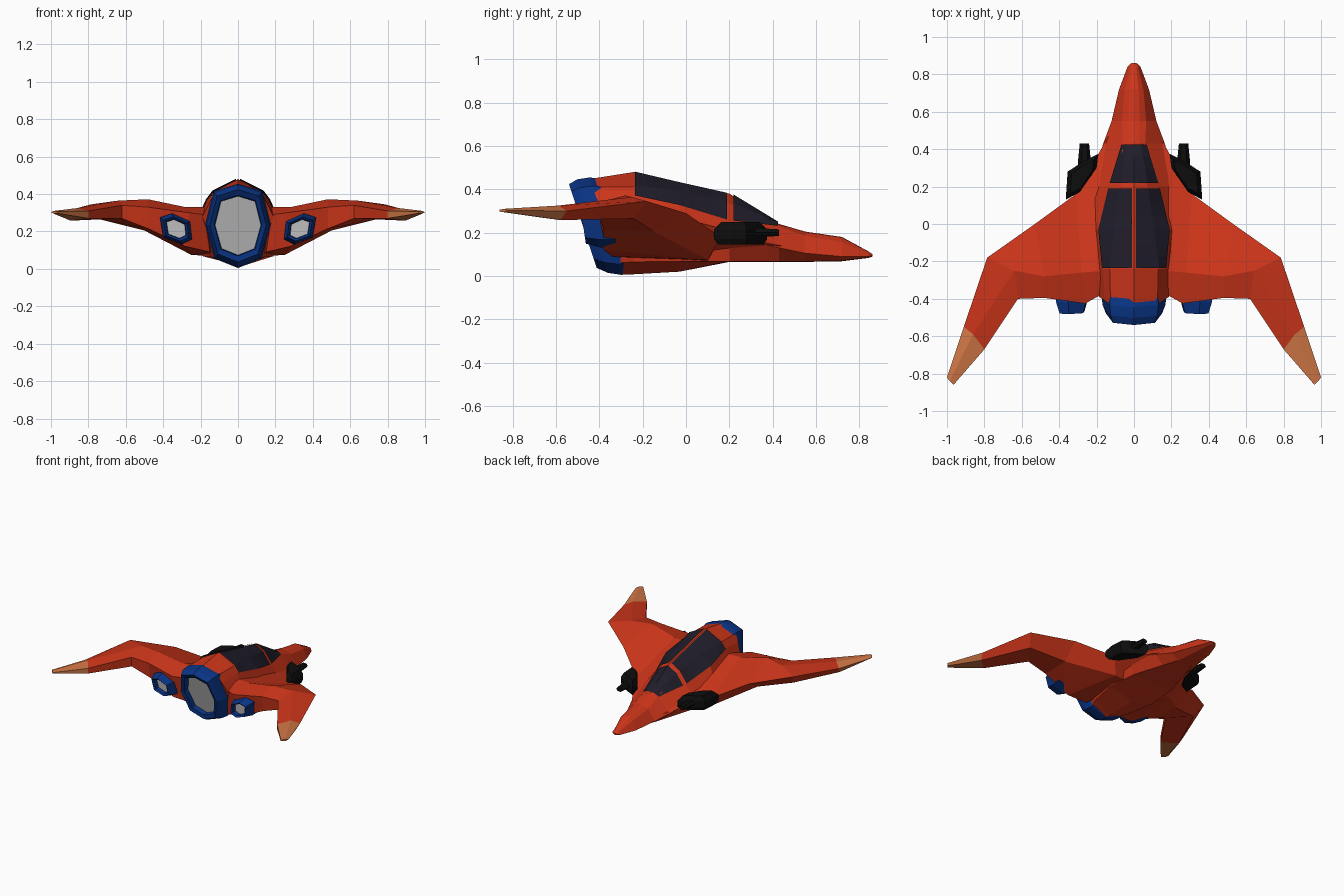
import bpy, bmesh
from mathutils import Vector

if "Cube" in bpy.data.objects:
    bpy.data.objects.remove(bpy.data.objects["Cube"])


def material(name, rgb):
    m = bpy.data.materials.new(name)
    m.diffuse_color = (*rgb, 1)
    m.use_nodes = True
    m.node_tree.nodes["Principled BSDF"].inputs["Base Color"].default_value = m.diffuse_color
    return m


RED = material("red", (0.60, 0.035, 0.01))
TAN = material("tan", (0.62, 0.18, 0.06))
BLUE = material("blue", (0.003, 0.035, 0.24))
BLACK = material("black", (0.004, 0.004, 0.004))
GLASS = material("glass", (0.014, 0.012, 0.022))


def loft(name, rings, mat, closed=True, caps=(True, True), mirror=False):
    """Skin a list of equal-length point rings with flat quads."""
    bm = bmesh.new()
    rows = [[bm.verts.new(p) for p in r] for r in rings]
    n = len(rows[0])
    for a, b in zip(rows, rows[1:]):
        for i in range(n if closed else n - 1):
            j = (i + 1) % n
            bm.faces.new((a[i], a[j], b[j], b[i]))
    if closed:
        for use, row in zip(caps, (rows[0], rows[-1])):
            if use:
                bm.faces.new(row)
    bmesh.ops.recalc_face_normals(bm, faces=bm.faces)
    me = bpy.data.meshes.new(name)
    bm.to_mesh(me)
    bm.free()
    ob = bpy.data.objects.new(name, me)
    bpy.context.collection.objects.link(ob)
    if mat:
        me.materials.append(mat)
    if mirror:
        ob.modifiers.new("mirror", "MIRROR").use_mirror_merge = False
    return ob


# Fuselage stations: y, top z, shoulder xz, canopy edge xz, chine xz, lower xz, keel z
STATIONS = [
    (.862, .1, .005, .1, .01, .099, .012, .095, .006, .09, .09),
    (.84, .115, .012, .113, .02, .108, .035, .09, .015, .085, .083),
    (.72, .18, .025, .176, .05, .155, .08, .09, .04, .07, .068),
    (.55, .205, .03, .2, .065, .185, .12, .105, .06, .067, .065),
    (.43, .24, .03, .237, .06, .228, .165, .13, .1, .067, .065),
    (.20, .38, .07, .335, .13, .255, .22, .18, .17, .068, .065),
    (-.03, .43, .1, .382, .185, .325, .21, .25, .19, .068, .02),
    (-.24, .48, .13, .412, .165, .37, .2, .29, .15, .065, .008),
    (-.42, .448, .125, .41, .155, .35, .19, .28, .12, .06, .006),
]


def half(s):
    y, zt, a, b, c, d, e, f, g, h, zk = s
    return [Vector(p) for p in ((0, y, zt), (a, y, b), (c, y, d),
                                (e, y, f), (g, y, h), (0, y, zk))]


def section(y):
    """Fuselage half section interpolated at any y."""
    for s, t in zip(STATIONS, STATIONS[1:]):
        if s[0] >= y >= t[0]:
            k = (s[0] - y) / (s[0] - t[0])
            return half([p + (q - p) * k for p, q in zip(s, t)])


rings = []
for s in STATIONS:
    h = half(s)
    rings.append(h + [Vector((-p.x, p.y, p.z)) for p in reversed(h[1:-1])])
for p in rings[-1]:                       # slanted tail end
    p.y = -.295 - .33 * p.z
loft("fuselage", rings, RED)


# Canopy glass, leaving a red frame between panels
def glass(name, ys, gap):
    rows = []
    for y in ys:
        top, sh, edge = section(y)[:3]
        inner = top.lerp(sh, gap / sh.x)
        lift = (Vector((0, 0, .008)), Vector((.006, 0, .009)), Vector((.006, 0, .003)))
        rows.append([p + v for p, v in zip((inner, sh, edge), lift)])
    loft(name, rows, GLASS, closed=False, mirror=True)


glass("windshield", (.425, .36, .29, .22), 0)
glass("canopy", (.19, .12, .04, -.03, -.1, -.17, -.235), .01)

# Wing sections: leading edge, ridge, trailing top, trailing bottom, belly
WING = [
    [(.12, .50, .13), (.15, -.25, .33), (.18, -.38, .29), (.15, -.34, .09), (.10, .10, .066)],
    [(.31, .16, .18), (.28, -.26, .33), (.26, -.425, .30), (.28, -.38, .12), (.25, .10, .075)],
    [(.53, .00, .29), (.48, -.28, .372), (.48, -.395, .33), (.48, -.38, .215), (.50, -.15, .205)],
    [(.785, -.18, .345), (.64, -.25, .365), (.62, -.40, .34), (.62, -.40, .27), (.74, -.24, .265)],
    [(.91, -.55, .30), (.86, -.59, .325), (.80, -.67, .31), (.80, -.67, .27), (.895, -.58, .258)],
    [(1.0, -.82, .303), (.985, -.84, .31), (.965, -.86, .306), (.965, -.86, .297), (.985, -.84, .295)],
]
loft("wings", WING[:5], RED, caps=(True, False), mirror=True)
loft("wing_tips", WING[4:], TAN, caps=(False, True), mirror=True)


# Engines: stepped ring with a grey exhaust plate, rear plane leaning with z
def engine(name, outline, steps, slope, mirror):
    n = len(outline)
    cx = sum(p[0] for p in outline) / n
    cz = sum(p[1] for p in outline) / n
    rows = []
    for scale, y0 in steps:
        row = [(cx + (x - cx) * scale, cz + (z - cz) * scale) for x, z in outline]
        rows.append([(x, y0 - slope * z, z) for x, z in row])
    loft(name + "_ring", rows, BLUE, caps=(True, False), mirror=mirror)
    plate = rows[-1]
    loft(name + "_exhaust", [[(x, y + .01, z) for x, y, z in plate], plate],
         None, mirror=mirror)


side = [(.13, .415), (.175, .235), (.125, .055)]
main = [(0, .455)] + side + [(0, .005)] + [(-x, z) for x, z in reversed(side)]
engine("main_engine", main,
       [(.97, -.25), (1, -.295), (.96, -.355), (.86, -.40), (.72, -.39), (.70, -.35)], .33, False)
small = [(.417, .275), (.353, .297), (.257, .254), (.246, .158), (.30, .131), (.40, .168)]
engine("side_engine", small,
       [(1, -.30), (1, -.375), (.78, -.44), (.64, -.43), (.60, -.40)], .15, True)

# Gun pods with forward barrels
POD = [(.19, .375), (.27, .335), (.355, .28), (.365, .13), (.29, .17), (.20, .30)]
pod_rows = []
for k, z in ((.85, .145), (1, .17), (1, .215), (.72, .25)):
    pod_rows.append([(.28 + (x - .28) * k, .25 + (y - .25) * k, z) for x, y in POD])
loft("gun_pods", pod_rows, BLACK, mirror=True)
HEX = [(1, 0), (.5, .87), (-.5, .87), (-1, 0), (-.5, -.87), (.5, -.87)]
loft("gun_barrels", [[(.265 + r * a, y, .2 + r * .7 * b) for a, b in HEX]
                     for y, r in ((.26, .04), (.34, .034), (.43, .025))], BLACK, mirror=True)
